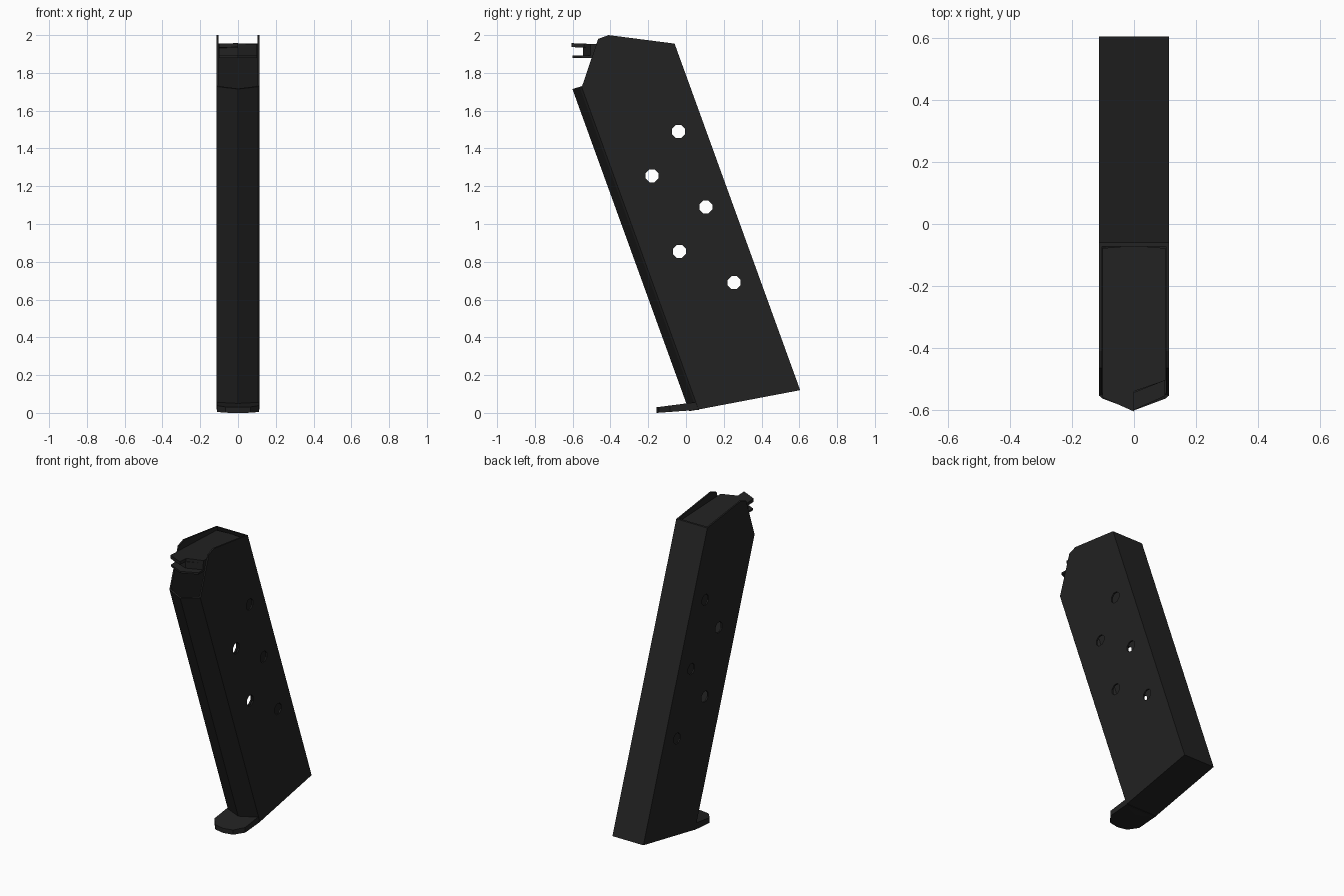
import bpy, bmesh, math

if "Cube" in bpy.data.objects:
    bpy.data.objects.remove(bpy.data.objects["Cube"])

SLANT = 0.3624   # backward lean of the case, y per unit of z
WALL = 0.010

black = bpy.data.materials.new("matte black")
black.diffuse_color = (0.016, 0.016, 0.016, 1)
black.use_nodes = True
black.node_tree.nodes["Principled BSDF"].inputs["Base Color"].default_value = black.diffuse_color


def make_object(name, bm):
    bmesh.ops.recalc_face_normals(bm, faces=bm.faces)
    mesh = bpy.data.meshes.new(name)
    bm.to_mesh(mesh)
    bm.free()
    mesh.materials.append(black)
    obj = bpy.data.objects.new(name, mesh)
    bpy.context.collection.objects.link(obj)
    return obj


def loft(name, low, high):
    """Closed solid between two matching rings of points."""
    bm = bmesh.new()
    a = [bm.verts.new(p) for p in low]
    b = [bm.verts.new(p) for p in high]
    bm.faces.new(a)
    bm.faces.new(b)
    for i in range(len(a)):
        j = (i + 1) % len(a)
        bm.faces.new((a[i], a[j], b[j], b[i]))
    return make_object(name, bm)


def prism(name, outline, z_low, z_high, slant=0.0):
    """Solid over an (x, y) outline, with sloping ends and an optional lean."""
    def ring(f):
        return [(x, y - slant * f(y), f(y)) for x, y in outline]
    return loft(name, ring(z_low), ring(z_high))


def side_extrude(name, profile, half_width):
    """Solid from a (y, z) side profile."""
    return loft(name, [(-half_width, y, z) for y, z in profile],
                [(half_width, y, z) for y, z in profile])


def boolean(target, cutter, operation):
    mod = target.modifiers.new(operation.lower(), 'BOOLEAN')
    mod.operation = operation
    mod.solver = 'EXACT'
    mod.object = cutter
    bpy.context.view_layer.objects.active = target
    bpy.ops.object.modifier_apply(modifier=mod.name)
    bpy.data.objects.remove(cutter)


def section(inset):
    """Cross-section of the case: square back, pointed front."""
    w, back = 0.113 - inset, 0.648 - inset * 1.1
    return [(-w, back), (w, back), (w, 0.073 + inset), (w - 0.012, 0.062 + inset),
            (0, 0.02 + inset), (-w + 0.012, 0.062 + inset), (-w, 0.073 + inset)]


# Hollow leaning case, open at the top
case = prism("magazine_case", section(0), lambda y: -0.1, lambda y: 2.2, SLANT)
side_profile = [(-0.8, 0.0), (-0.03, 0.0), (0.05, 0.015), (0.8, 0.1575),
                (0.8, 1.844), (-0.41, 2.0), (-0.465, 1.98), (-0.55, 1.73),
                (-0.8, 1.655)]
boolean(case, side_extrude("trim", side_profile, 0.3), 'INTERSECT')
cavity = prism("cavity", section(WALL), lambda y: 0.04 + 0.17 * (y - 0.05),
               lambda y: 2.3, SLANT)
boolean(case, cavity, 'DIFFERENCE')

# Round sight holes through both side walls
for y, z in [(-0.04, 1.49), (-0.18, 1.255), (0.105, 1.09), (-0.035, 0.855), (0.255, 0.69)]:
    ring = [(y + 0.037 * math.cos(math.tau * (i + 0.5) / 8),
             z + 0.037 * math.sin(math.tau * (i + 0.5) / 8)) for i in range(8)]
    boolean(case, side_extrude("hole", ring, 0.3), 'DIFFERENCE')

# Lip of the floor plate at the front
lip = [(-0.112, 0.07), (-0.112, -0.085), (-0.065, -0.143), (0, -0.155),
       (0.065, -0.143), (0.112, -0.085), (0.112, 0.07)]
prism("floor_plate_lip", lip, lambda y: 0.073 * (y + 0.155),
      lambda y: 0.03 + 0.129 * (y + 0.155))

# Follower top plate, notched at the right front
plate = [(-0.101, -0.078), (0, -0.07), (0.101, -0.078), (0.101, -0.505),
         (0, -0.54), (0, -0.605), (-0.101, -0.56)]
prism("follower_plate", plate, lambda y: 1.915 - 0.04 * (y + 0.07),
      lambda y: 1.936 - 0.04 * (y + 0.07))

# Follower web and lower lip under the plate
web = [(-0.1, -0.46), (0.1, -0.46), (0.1, -0.505), (0, -0.545), (-0.1, -0.505)]
prism("follower_web", web, lambda y: 1.885, lambda y: 1.935)
lower = [(-0.1, -0.46), (0.1, -0.46), (0.1, -0.555), (0, -0.6), (-0.1, -0.555)]
prism("follower_lower_lip", lower, lambda y: 1.88, lambda y: 1.892)
